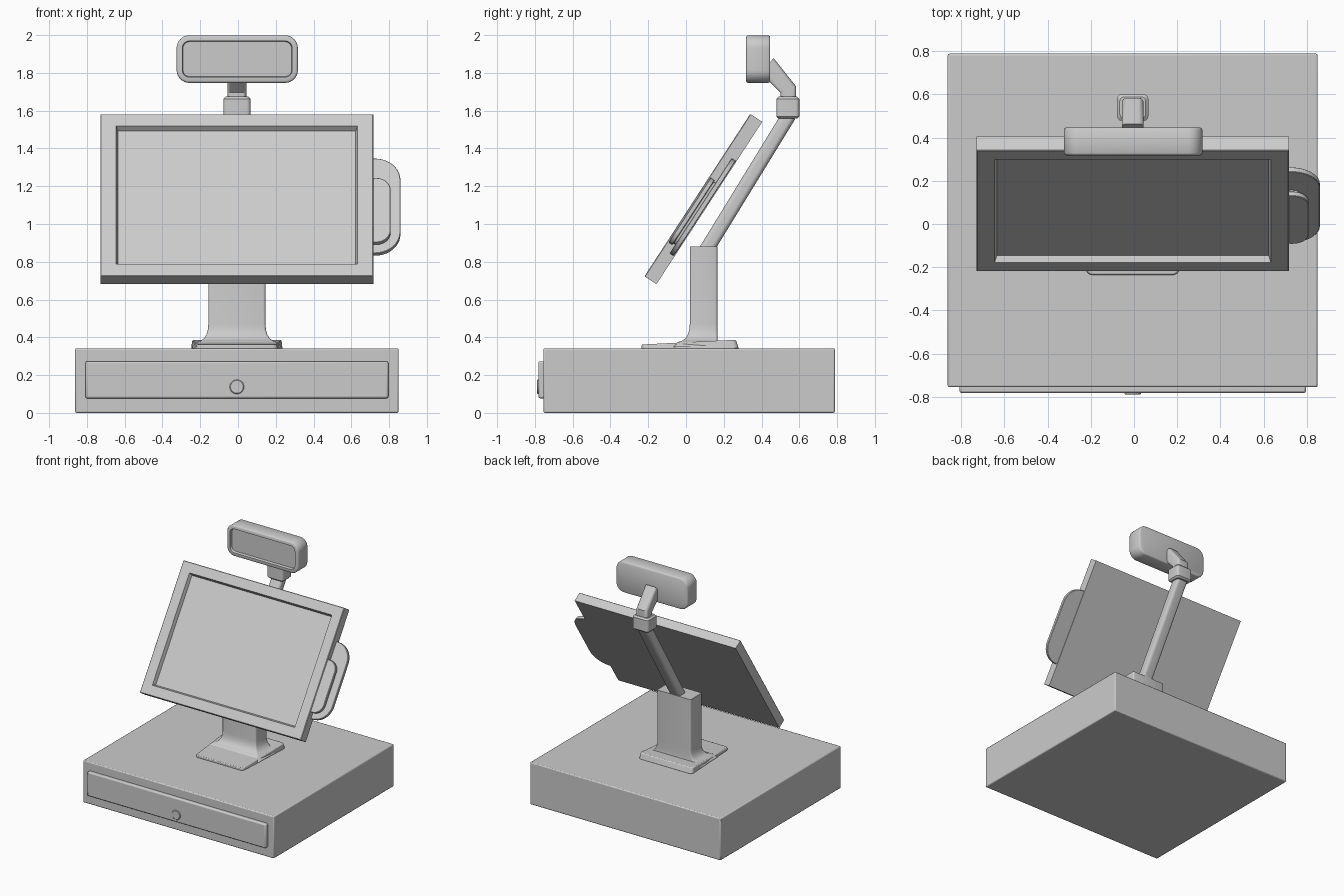
import bpy, bmesh, math
from mathutils import Vector

if "Cube" in bpy.data.objects:
    bpy.data.objects.remove(bpy.data.objects["Cube"])

X, Y, Z = Vector((1, 0, 0)), Vector((0, 1, 0)), Vector((0, 0, 1))
CX = -0.006  # shared centre line


def finish(name, bm, bevel=0.0, segs=2):
    bmesh.ops.recalc_face_normals(bm, faces=bm.faces)
    me = bpy.data.meshes.new(name)
    bm.to_mesh(me)
    bm.free()
    ob = bpy.data.objects.new(name, me)
    bpy.context.collection.objects.link(ob)
    bpy.ops.object.select_all(action='DESELECT')
    ob.select_set(True)
    bpy.context.view_layer.objects.active = ob
    bpy.ops.object.shade_smooth_by_angle(angle=math.radians(35))
    if bevel:
        m = ob.modifiers.new("bevel", 'BEVEL')
        m.width, m.segments, m.limit_method = bevel, segs, 'ANGLE'
    return ob


def ring(o, u, v, w, h, r=0.0, seg=6):
    """Rounded rectangle of size w x h around o in the u, v plane."""
    pts = []
    for k, (sx, sy) in enumerate(((1, 1), (-1, 1), (-1, -1), (1, -1))):
        cx, cy = sx * (w / 2 - r), sy * (h / 2 - r)
        for i in range(seg + 1 if r else 1):
            a = math.pi / 2 * (k + (i / seg if r else 0))
            pts.append(o + u * (cx + r * math.cos(a)) + v * (cy + r * math.sin(a)))
    return pts


def loft(name, rings, bevel=0.0):
    bm = bmesh.new()
    vs = [[bm.verts.new(p) for p in rg] for rg in rings]
    n = len(vs[0])
    for a, b in zip(vs, vs[1:]):
        for i in range(n):
            j = (i + 1) % n
            bm.faces.new((a[i], a[j], b[j], b[i]))
    bm.faces.new(vs[0][::-1])
    bm.faces.new(vs[-1])
    return finish(name, bm, bevel)


def box(name, x0, x1, y0, y1, z0, z1, bevel):
    o = Vector(((x0 + x1) / 2, (y0 + y1) / 2, 0))
    return loft(name, [ring(o + Z * z, X, Y, x1 - x0, y1 - y0) for z in (z0, z1)], bevel)


# cash drawer
box("drawer_case", -0.862, 0.85, -0.755, 0.788, 0, 0.342, 0.008)
box("drawer_front", -0.808, 0.796, -0.782, -0.74, 0.077, 0.273, 0.01)
lock = Vector((CX, 0, 0.138))
loft("drawer_lock", [ring(lock + Y * y, X, Z, d, d, d / 2 - 1e-4, 8)
                     for y, d in ((-0.76, 0.076), (-0.786, 0.076), (-0.79, 0.068))])

# stand foot: tapered plate, rising toward the back
bm = bmesh.new()
foot = [[Vector((CX + s * w, y, z)) for s, w, y, z in
         ((-1, fw, -0.235, 0.338), (1, fw, -0.235, 0.338), (1, bw, yb, 0.338), (-1, bw, yb, 0.338))]
        for fw, bw, yb in ((0.215, 0.243, 0.28), (0.21, 0.238, 0.264))]
for p, z in zip(foot[1], (0.362, 0.362, 0.387, 0.387)):
    p.z = z
lo, hi = [[bm.verts.new(p) for p in f] for f in foot]
bm.faces.new(lo[::-1])
bm.faces.new(hi)
sides = [bm.faces.new((lo[i], lo[(i + 1) % 4], hi[(i + 1) % 4], hi[i])) for i in range(4)]
corners = [bm.edges.get((lo[i], hi[i])) for i in range(4)]
bmesh.ops.bevel(bm, geom=corners, offset=0.025, segments=4, profile=0.5, affect='EDGES')
finish("stand_foot", bm, 0.006)

# stand column, flared at front and sides
flare = ((0.35, 0.085), (0.374, 0.066), (0.382, 0.04), (0.395, 0.022), (0.415, 0.01),
         (0.44, 0.003), (0.47, 0), (0.88, 0))
loft("stand_column", [ring(Vector((CX, 0.093 - e / 2, z)), X, Y, 0.302 + 2 * e, 0.146 + e, 0.012, 3)
                      for z, e in flare])

# tilted monitor: local u runs up the screen, n runs into it
U = Vector((0, 0.546, 0.838))
N = Vector((0, 0.838, -0.546))
S = Vector((0, -0.22, 0.723))


def on_screen(x, u, n):
    return S + X * x + U * u + N * n


mw, mh, iw, ih = 1.445, 1.026, 1.278, 0.872
loft("monitor", [ring(on_screen(CX, 0.513, n), X, U, w, h) for n, w, h in
                 ((0.076, mw, mh), (0.004, mw, mh), (0, mw - 0.008, mh - 0.008),
                  (0, iw, ih), (0.03, iw - 0.02, ih - 0.022))])

# card reader: two rounded plates with a swipe gap and a joining spine
for name, x, w, u0, u1, n0, n1, r in (
        ("reader_back_plate", 0.717, 0.286, 0.175, 0.775, 0.045, 0.072, 0.135),
        ("reader_spine", 0.73, 0.09, 0.23, 0.62, 0.032, 0.05, 0.04),
        ("reader_front_plate", 0.73, 0.156, 0.22, 0.628, 0.008, 0.034, 0.076)):
    c = 0.006
    loft(name, [ring(on_screen(x, (u0 + u1) / 2, n), X, U, w - d, u1 - u0 - d, r - d / 2, 10)
                for n, d in ((n0, c), (n0 + c / 2, 0), (n1 - c / 2, 0), (n1, c))])

# slanted pole behind the monitor
A, B = Vector((CX, 0.1, 0.85)), Vector((CX, 0.545, 1.575))
d = (B - A).normalized()
loft("display_pole", [ring(p, X, X.cross(d) * -1, 0.1, 0.077, 0.025) for p in (A, B)])

# swivel collar
loft("pole_collar", [ring(Vector((CX, 0.539, z)), X, Y, 0.144 - e, 0.122 - e, 0.02, 4)
                     for z, e in ((1.558, 0.024), (1.57, 0), (1.662, 0), (1.674, 0.024))])

# bent neck to the customer display
bend = Vector((0, math.cos(math.radians(22)), math.sin(math.radians(22))))
flat = Vector((0, 0.11, 0.133)).normalized()
loft("display_neck", [
    ring(Vector((CX, 0.541, 1.65)), X, Y, 0.1, 0.084, 0.02, 4),
    ring(Vector((CX, 0.541, 1.712)), X, bend, 0.1, 0.09, 0.02, 4),
    ring(Vector((CX, 0.43, 1.838)), X, flat, 0.1, 0.105, 0.02, 4)])

# customer display head with recessed screen
H = Vector((CX + 0.002, 0, 1.873))
loft("customer_display", [ring(H + Y * y, X, Z, 0.642 - e, 0.252 - e, 0.068 - e / 2, 8) for y, e in
                          ((0.446, 0.02), (0.443, 0.008), (0.436, 0), (0.328, 0), (0.321, 0.008),
                           (0.318, 0.02), (0.318, 0.06), (0.34, 0.068))])
